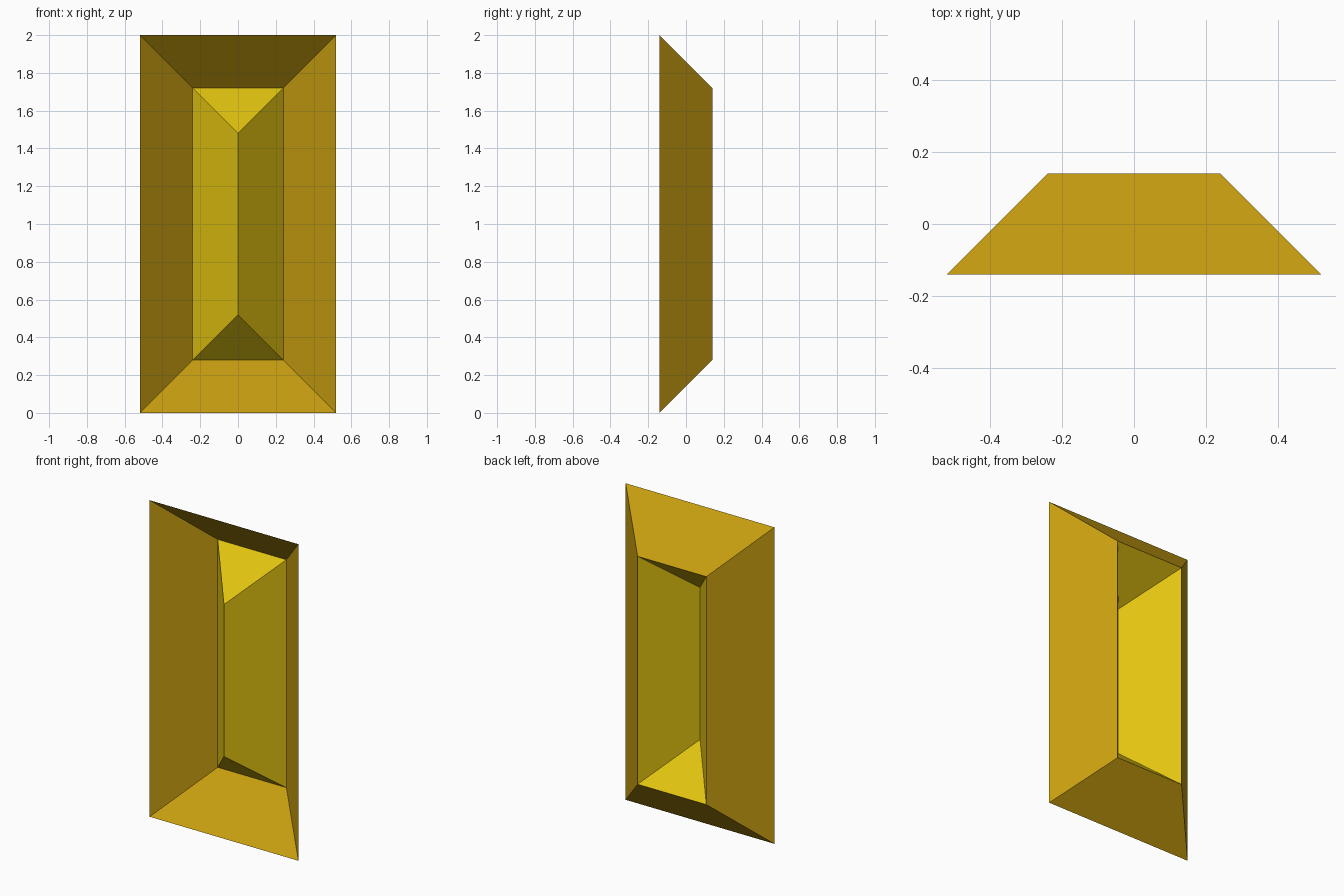
import bpy, bmesh

if "Cube" in bpy.data.objects:
    bpy.data.objects.remove(bpy.data.objects["Cube"])


def material(name, rgb):
    m = bpy.data.materials.new(name)
    m.diffuse_color = (*rgb, 1)
    m.use_nodes = True
    m.node_tree.nodes["Principled BSDF"].inputs["Base Color"].default_value = m.diffuse_color
    return m


def ring(bm, half_x, half_z, y):
    """Upright rectangle of vertices centred on z = 1."""
    return [bm.verts.new((sx * half_x, y, 1 + sz * half_z))
            for sx, sz in ((-1, -1), (1, -1), (1, 1), (-1, 1))]


def folded_sheet(name, front, back, mat):
    """Four sloping faces joining two rectangles (a zero-width one becomes a ridge)."""
    bm = bmesh.new()
    a, b = ring(bm, *front), ring(bm, *back)
    for i in range(4):
        j = (i + 1) % 4
        bm.faces.new((a[i], a[j], b[j], b[i]))
    bmesh.ops.remove_doubles(bm, verts=bm.verts, dist=1e-4)
    mesh = bpy.data.meshes.new(name)
    bm.to_mesh(mesh)
    bm.free()
    mesh.materials.append(mat)
    obj = bpy.data.objects.new(name, mesh)
    bpy.context.collection.objects.link(obj)
    return obj


gold = material("gold", (0.57, 0.34, 0.005))
yellow = material("yellow", (0.76, 0.55, 0.005))

# Outer frame sloping back from the front rim
folded_sheet("outer_frame", (0.52, 1.0, -0.14), (0.24, 0.72, 0.14), gold)

# Hipped centre rising forward to a vertical ridge
folded_sheet("centre_ridge", (0.0, 0.48, -0.14), (0.24, 0.72, 0.14), yellow)
